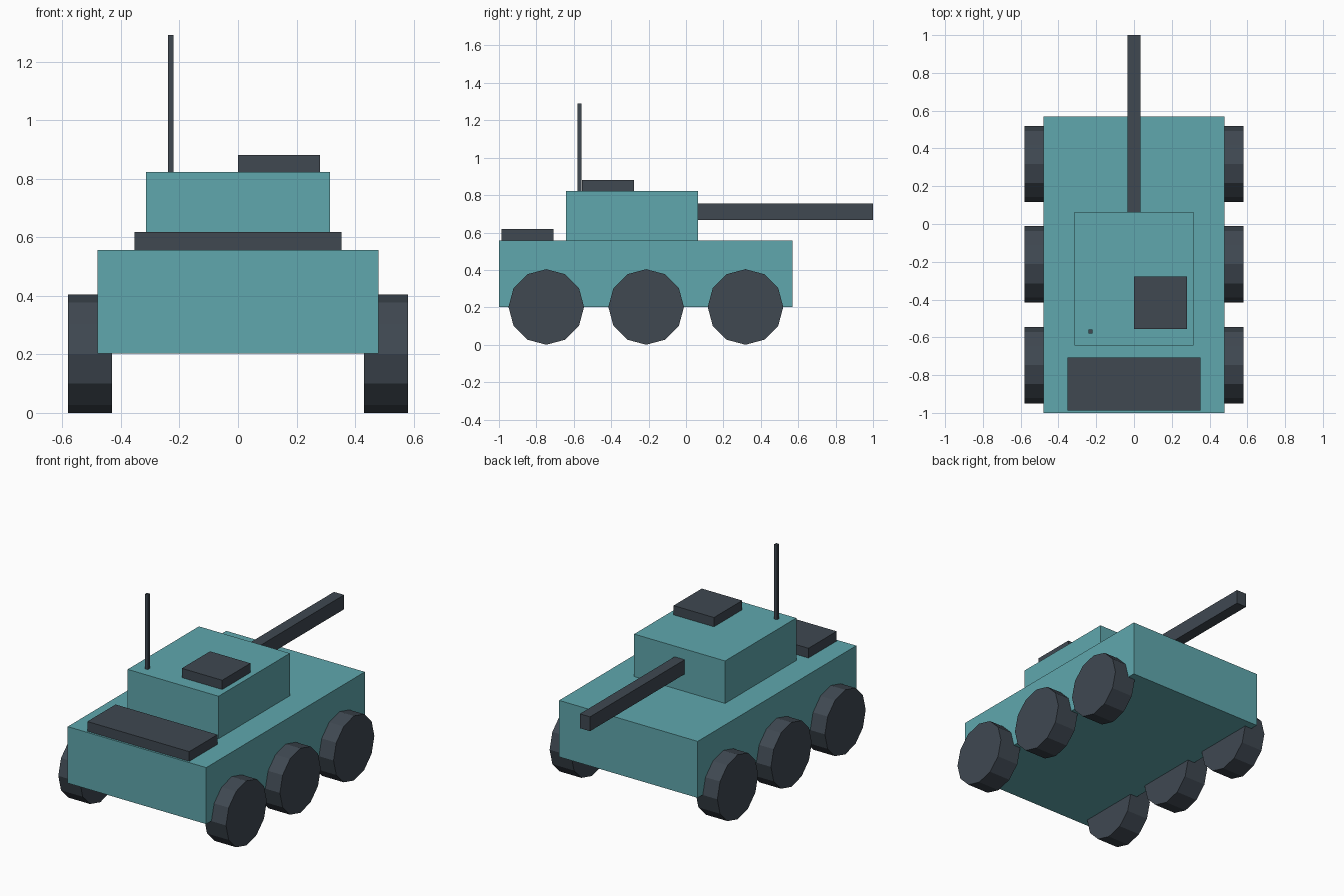
import bpy, bmesh, math
from mathutils import Matrix

if "Cube" in bpy.data.objects:
    bpy.data.objects.remove(bpy.data.objects["Cube"])


def material(name, rgb):
    m = bpy.data.materials.new(name)
    m.diffuse_color = (*rgb, 1)
    m.use_nodes = True
    m.node_tree.nodes["Principled BSDF"].inputs["Base Color"].default_value = m.diffuse_color
    return m


TEAL = material("teal paint", (0.115, 0.39, 0.42))
DARK = material("dark grey", (0.05, 0.065, 0.083))


def finish(name, bm, mat):
    bmesh.ops.recalc_face_normals(bm, faces=bm.faces)
    mesh = bpy.data.meshes.new(name)
    bm.to_mesh(mesh)
    bm.free()
    mesh.materials.append(mat)
    obj = bpy.data.objects.new(name, mesh)
    bpy.context.collection.objects.link(obj)
    return obj


def box(name, mat, x, y, z):
    """Box spanning the given (low, high) ranges."""
    bm = bmesh.new()
    size = [r[1] - r[0] for r in (x, y, z)]
    mid = [(r[0] + r[1]) / 2 for r in (x, y, z)]
    bmesh.ops.create_cube(bm, size=1, matrix=Matrix.Translation(mid) @ Matrix.Diagonal((*size, 1)))
    return finish(name, bm, mat)


def wheel(name, x, y):
    """Twelve-sided wheel with its axle along x and a corner at the top."""
    bm = bmesh.new()
    bmesh.ops.create_cone(bm, cap_ends=True, segments=12, radius1=0.202, radius2=0.202, depth=0.15,
                          matrix=Matrix.Translation((x, y, 0.202)) @ Matrix.Rotation(math.pi / 2, 4, 'Y'))
    return finish(name, bm, DARK)


# Hull and turret
box("hull", TEAL, (-0.48, 0.48), (-1.0, 0.57), (0.203, 0.557))
box("turret", TEAL, (-0.315, 0.315), (-0.642, 0.063), (0.557, 0.823))

# Gun, hatch, rear engine cover and antenna
box("gun_barrel", DARK, (-0.035, 0.035), (0.03, 1.0), (0.666, 0.756))
box("hatch", DARK, (0.0, 0.28), (-0.556, -0.277), (0.823, 0.881))
box("engine_cover", DARK, (-0.353, 0.353), (-0.987, -0.708), (0.557, 0.618))
box("antenna", DARK, (-0.24, -0.22), (-0.579, -0.559), (0.823, 1.291))

# Three wheels on each side
for side, x in (("left", -0.506), ("right", 0.506)):
    for place, y in (("rear", -0.747), ("middle", -0.213), ("front", 0.318)):
        wheel(f"{side}_{place}_wheel", x, y)
